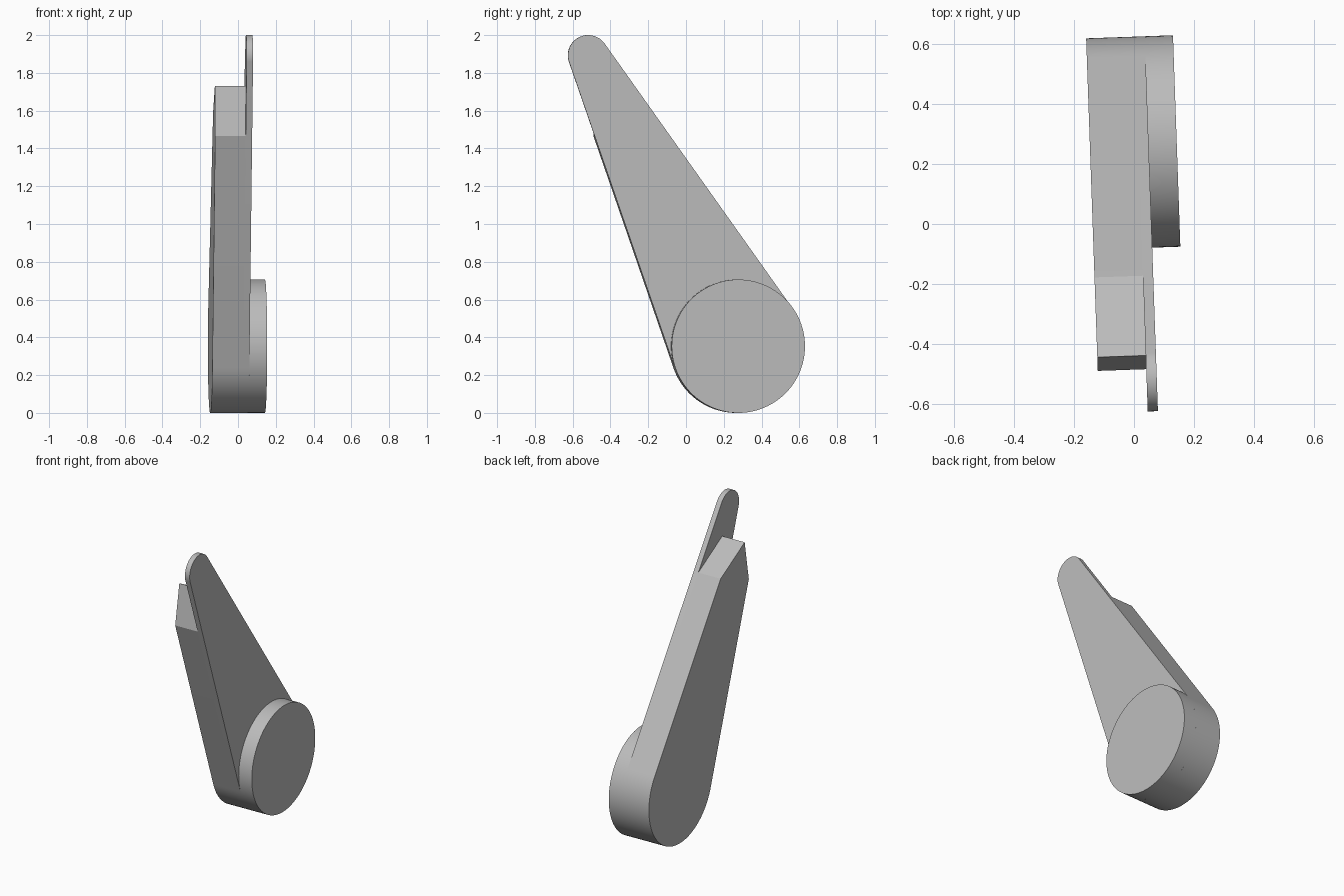
import bpy
import bmesh
from math import acos, atan2, cos, sin, pi, radians
from mathutils import Matrix, Vector

cube = bpy.data.objects.get("Cube")
if cube:
    bpy.data.objects.remove(cube)

grey = bpy.data.materials.new("plain grey")
grey.use_nodes = True
colour = (0.5, 0.5, 0.5, 1)
grey.diffuse_color = colour
grey.node_tree.nodes["Principled BSDF"].inputs["Base Color"].default_value = colour

# Side profile in (y, z): a large hub circle and a small tip circle
HUB, HUB_R = Vector((0.272, 0.353)), 0.353
TIP, TIP_R = Vector((-0.52, 1.893)), 0.107
TURN = Matrix.Rotation(radians(2), 4, 'Z')

axis = TIP - HUB
heading = atan2(axis.y, axis.x)
spread = acos((HUB_R - TIP_R) / axis.length)


def arc(centre, radius, start, end, steps):
    angles = [start + (end - start) * i / steps for i in range(steps + 1)]
    return [centre + radius * Vector((cos(a), sin(a))) for a in angles]


def extrude(name, outline, x_from, x_to):
    bm = bmesh.new()
    base = bm.faces.new([bm.verts.new((x_from, p.x, p.y)) for p in outline])
    result = bmesh.ops.extrude_face_region(bm, geom=[base], use_keep_orig=True)
    moved = [v for v in result["geom"] if isinstance(v, bmesh.types.BMVert)]
    bmesh.ops.translate(bm, verts=moved, vec=(x_to - x_from, 0, 0))
    bmesh.ops.recalc_face_normals(bm, faces=bm.faces)
    bm.transform(TURN)
    mesh = bpy.data.meshes.new(name)
    bm.to_mesh(mesh)
    bm.free()
    mesh.materials.append(grey)
    obj = bpy.data.objects.new(name, mesh)
    bpy.context.collection.objects.link(obj)
    bpy.ops.object.select_all(action='DESELECT')
    obj.select_set(True)
    bpy.context.view_layer.objects.active = obj
    bpy.ops.object.shade_smooth_by_angle(angle=radians(25))
    return obj


# Outer hub arc and tip arc meet along the common tangents
hub_arc = arc(HUB, HUB_R, heading + spread, heading + 2 * pi - spread, 64)
tip_arc = arc(TIP, TIP_R, heading - spread, heading + spread, 40)


def at_height(a, b, z):
    return a.lerp(b, (z - a.y) / (b.y - a.y))


# Thick arm with a pointed end that stops short of the tip
back_corner = at_height(hub_arc[-1], tip_arc[0], 1.59)
front_corner = at_height(hub_arc[0], tip_arc[-1], 1.466)
peak = Vector((-0.44, 1.73))
extrude("thick_arm", hub_arc + [back_corner, peak, front_corner], -0.138, 0.024)

# Thin plate reaching the rounded tip
extrude("arm_plate", hub_arc + tip_arc, 0.024, 0.058)

# Raised round hub
extrude("hub_disc", arc(HUB, HUB_R, 0, 2 * pi, 96)[:-1], 0.058, 0.152)
